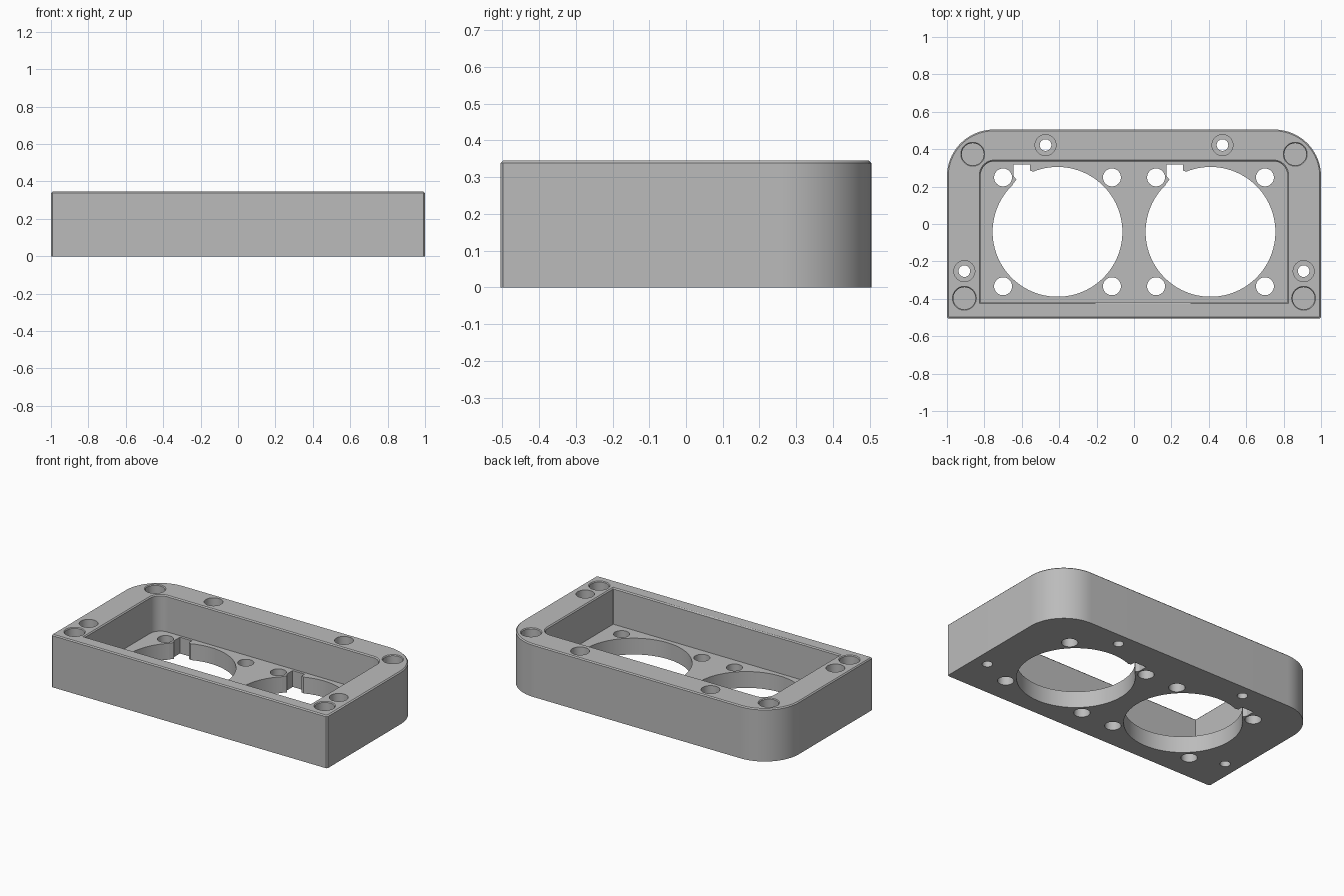
import bpy
import bmesh
from math import sin, cos, pi, radians

HEIGHT, FLOOR, EDGE = 0.345, 0.107, 0.007
OVER = 0.05  # how far cutters reach past the surface

if "Cube" in bpy.data.objects:
    bpy.data.objects.remove(bpy.data.objects["Cube"], do_unlink=True)

grey = bpy.data.materials.new("plain grey")
grey.use_nodes = True
grey.diffuse_color = (0.5, 0.5, 0.5, 1)
grey.node_tree.nodes["Principled BSDF"].inputs["Base Color"].default_value = (0.5, 0.5, 0.5, 1)


def circle(x, y, r, n=48):
    return [(x + r * cos(2 * pi * i / n), y + r * sin(2 * pi * i / n)) for i in range(n)]


def tray_outline(half_x, front, back, radius, cut, inset=0.0, n=24):
    """Rectangle with round back corners and slightly cut front corners."""
    hx, y0, y1, r = half_x - inset, front + inset, back - inset, radius - inset
    right = [(hx - cut, y0), (hx, y0 + cut)]
    right += [(hx - r + r * cos(pi / 2 * i / n), y1 - r + r * sin(pi / 2 * i / n))
              for i in range(n + 1)]
    return right + [(-x, y) for x, y in reversed(right)]


def loft(name, layers):
    """Closed solid through stacked (z, outline) layers of equal point count."""
    bm = bmesh.new()
    rings = [[bm.verts.new((x, y, z)) for x, y in pts] for z, pts in layers]
    for low, high in zip(rings, rings[1:]):
        for i in range(len(low)):
            j = (i + 1) % len(low)
            bm.faces.new((low[i], low[j], high[j], high[i]))
    bm.faces.new(list(reversed(rings[0])))
    bm.faces.new(rings[-1])
    bmesh.ops.recalc_face_normals(bm, faces=bm.faces)
    mesh = bpy.data.meshes.new(name)
    bm.to_mesh(mesh)
    bm.free()
    mesh.materials.append(grey)
    obj = bpy.data.objects.new(name, mesh)
    bpy.context.collection.objects.link(obj)
    return obj


# Housing block with chamfered top rim
def outer(inset):
    return tray_outline(1, -0.505, 0.505, 0.25, EDGE, inset)


housing = loft("housing", [(0, outer(0)), (HEIGHT - EDGE, outer(0)), (HEIGHT, outer(EDGE))])
cutters = []


# Recess with chamfered lip
def inner(inset):
    return tray_outline(0.82, -0.418, 0.335, 0.075, 0.001, inset)


cutters.append(loft("recess_cutter", [
    (FLOOR, inner(0)), (HEIGHT - EDGE, inner(0)),
    (HEIGHT, inner(-EDGE)), (HEIGHT + OVER, inner(-EDGE))]))


def through_floor(name, pts):
    cutters.append(loft(name, [(-OVER, pts), (FLOOR + OVER, pts)]))


# Two large openings, each with a key notch and four mounting holes
NOTCH = [(-0.235, 0.36), (-0.235, 0.30), (-0.22, 0.278), (-0.24, 0.255),
         (-0.15, 0.15), (-0.10, 0.25), (-0.13, 0.322), (-0.148, 0.328), (-0.148, 0.36)]
for cx in (-0.409, 0.409):
    cy = -0.042
    through_floor("opening_cutter", circle(cx, cy, 0.347, 96))
    through_floor("notch_cutter", [(cx + x, cy + y) for x, y in reversed(NOTCH)])
    for sx in (-1, 1):
        for sy in (-1, 1):
            through_floor("mount_hole_cutter", circle(cx + sx * 0.291, cy + sy * 0.291, 0.048))

for side in (-1, 1):
    # Counterbored screw holes
    for x, y in ((0.473, 0.422), (0.907, -0.252)):
        small, big = circle(side * x, y, 0.031), circle(side * x, y, 0.056)
        cutters.append(loft("screw_hole_cutter", [
            (-OVER, small), (HEIGHT - 0.15, small), (HEIGHT - 0.15, big), (HEIGHT + OVER, big)]))
    # Blind round pockets with a chamfered lip
    for x, y in ((0.862, 0.373), (0.907, -0.397)):
        hole, lip = circle(side * x, y, 0.059), circle(side * x, y, 0.064)
        cutters.append(loft("blind_pocket_cutter", [
            (HEIGHT - 0.1, hole), (HEIGHT - 0.005, hole), (HEIGHT, lip), (HEIGHT + OVER, lip)]))

# Cut everything out of the housing and bake the result
for cutter in cutters:
    cutter.hide_render = True
    mod = housing.modifiers.new(cutter.name, "BOOLEAN")
    mod.operation, mod.solver, mod.object = "DIFFERENCE", "EXACT", cutter
bpy.context.view_layer.update()
baked = bpy.data.meshes.new_from_object(housing.evaluated_get(bpy.context.evaluated_depsgraph_get()))
housing.modifiers.clear()
housing.data = baked
baked.materials.clear()
baked.materials.append(grey)
for cutter in cutters:
    bpy.data.objects.remove(cutter, do_unlink=True)

# Smooth round walls, crisp edges
bpy.ops.object.select_all(action="DESELECT")
housing.select_set(True)
bpy.context.view_layer.objects.active = housing
bpy.ops.object.shade_smooth_by_angle(angle=radians(30))
